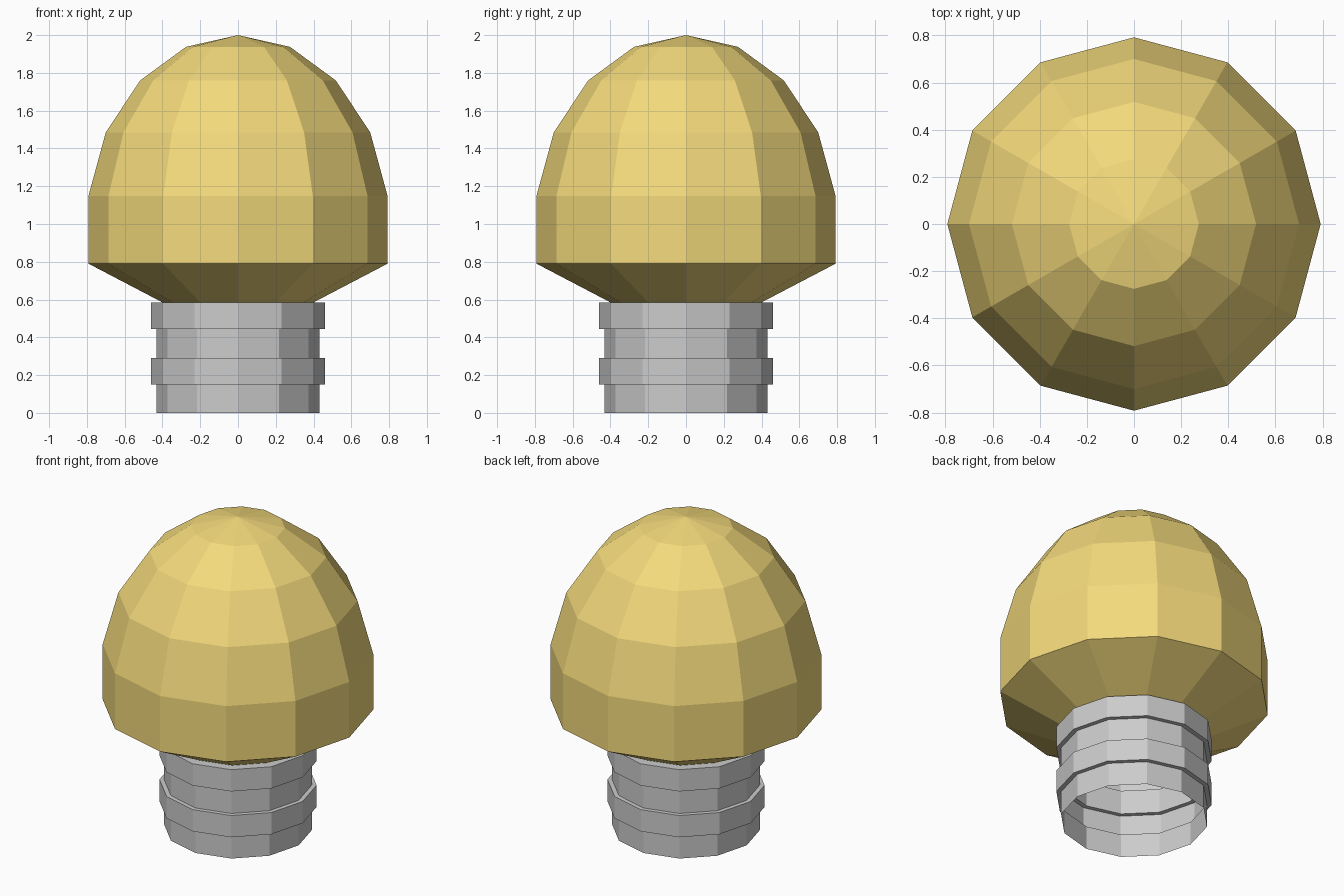
import bpy, bmesh
from math import cos, sin, pi

if "Cube" in bpy.data.objects:
    bpy.data.objects.remove(bpy.data.objects["Cube"])

SIDES = 12


def lathe(name, profile, colour=None):
    """Revolve (radius, z) points, listed bottom to top, into an open faceted shell."""
    bm = bmesh.new()
    rings = []
    for r, z in profile:
        if r == 0:
            rings.append([bm.verts.new((0, 0, z))] * SIDES)
        else:
            rings.append([bm.verts.new((r * cos(2 * pi * i / SIDES),
                                        r * sin(2 * pi * i / SIDES), z))
                          for i in range(SIDES)])
    for low, high in zip(rings, rings[1:]):
        for i in range(SIDES):
            j = (i + 1) % SIDES
            corners = [low[i], low[j], high[j], high[i]]
            bm.faces.new(list(dict.fromkeys(corners)))
    mesh = bpy.data.meshes.new(name)
    bm.to_mesh(mesh)
    bm.free()
    obj = bpy.data.objects.new(name, mesh)
    bpy.context.collection.objects.link(obj)
    if colour:
        mat = bpy.data.materials.new(name + "_colour")
        mat.diffuse_color = colour
        mat.use_nodes = True
        mat.node_tree.nodes["Principled BSDF"].inputs["Base Color"].default_value = mat.diffuse_color
        mesh.materials.append(mat)
    return obj


# Screw base: open at the bottom, stepped bands, top ledge meeting the bulb
NECK, TOP = 0.40, 0.585
levels = [0, 0.15, 0.29, 0.445, TOP]
base = []
for k in range(4):
    r = 0.46 if k % 2 else 0.432
    base += [(r, levels[k]), (r, levels[k + 1])]
lathe("screw_base", base + [(NECK, TOP)])

# Glass bulb: flared neck, straight band, domed top
lathe("glass_bulb",
      [(NECK, TOP), (0.792, 0.79), (0.792, 1.148), (0.70, 1.485),
       (0.518, 1.76), (0.275, 1.938), (0, 2.0)],
      (0.9, 0.7, 0.2, 1))
